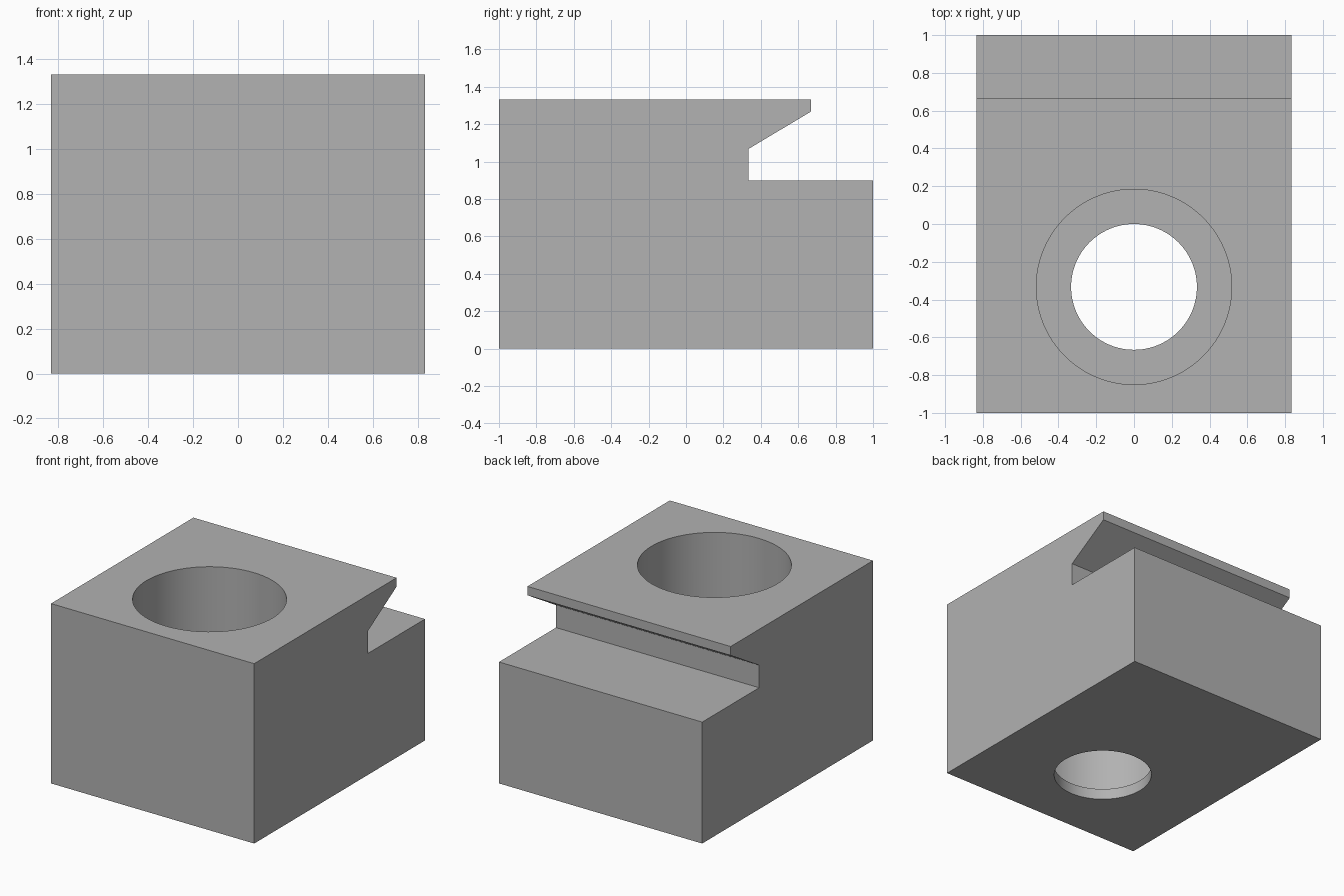
import bpy
import bmesh
import math

default = bpy.data.objects.get("Cube")
if default:
    bpy.data.objects.remove(default, do_unlink=True)

HALF_WIDTH = 0.833
HEIGHT = 1.333
BORE_Y = -0.333
STEP_Z = 0.08

# Single plain grey
grey = bpy.data.materials.new("plain_grey")
grey.use_nodes = True
colour = (0.445, 0.445, 0.445, 1)
grey.diffuse_color = colour
grey.node_tree.nodes["Principled BSDF"].inputs["Base Color"].default_value = colour


def finish(name, bm):
    bmesh.ops.recalc_face_normals(bm, faces=bm.faces)
    mesh = bpy.data.meshes.new(name)
    bm.to_mesh(mesh)
    bm.free()
    mesh.materials.append(grey)
    obj = bpy.data.objects.new(name, mesh)
    bpy.context.collection.objects.link(obj)
    return obj


# Block: side profile (y, z) with the undercut rear slot, extruded across x
profile = [(-1, 0), (1, 0), (1, 0.9), (0.333, 0.9), (0.333, 1.067),
           (0.667, 1.267), (0.667, HEIGHT), (-1, HEIGHT)]
bm = bmesh.new()
side = bm.faces.new([bm.verts.new((-HALF_WIDTH, y, z)) for y, z in profile])
extruded = bmesh.ops.extrude_face_region(bm, geom=[side])["geom"]
bmesh.ops.translate(bm, vec=(2 * HALF_WIDTH, 0, 0),
                    verts=[v for v in extruded if isinstance(v, bmesh.types.BMVert)])
block = finish("block", bm)

# Bore cutter: stepped plug turned about the bore axis
steps = [(0.333, -0.2), (0.333, STEP_Z), (0.517, STEP_Z), (0.517, HEIGHT + 0.2)]
SIDES = 96
bm = bmesh.new()
rings = [[bm.verts.new((r * math.cos(math.tau * i / SIDES),
                        BORE_Y + r * math.sin(math.tau * i / SIDES), z))
          for i in range(SIDES)] for r, z in steps]
for low, high in zip(rings, rings[1:]):
    for i in range(SIDES):
        j = (i + 1) % SIDES
        bm.faces.new((low[i], low[j], high[j], high[i]))
bm.faces.new(rings[0])
bm.faces.new(rings[-1])
cutter = finish("bore_cutter", bm)
cutter.hide_render = True

# Cut the counterbored hole and bake it in
cut = block.modifiers.new("bore", "BOOLEAN")
cut.operation = "DIFFERENCE"
cut.solver = "EXACT"
cut.object = cutter
bpy.ops.object.select_all(action="DESELECT")
block.select_set(True)
bpy.context.view_layer.objects.active = block
bpy.ops.object.modifier_apply(modifier=cut.name)
bpy.data.objects.remove(cutter, do_unlink=True)
bpy.ops.object.shade_smooth_by_angle(angle=math.radians(25))
